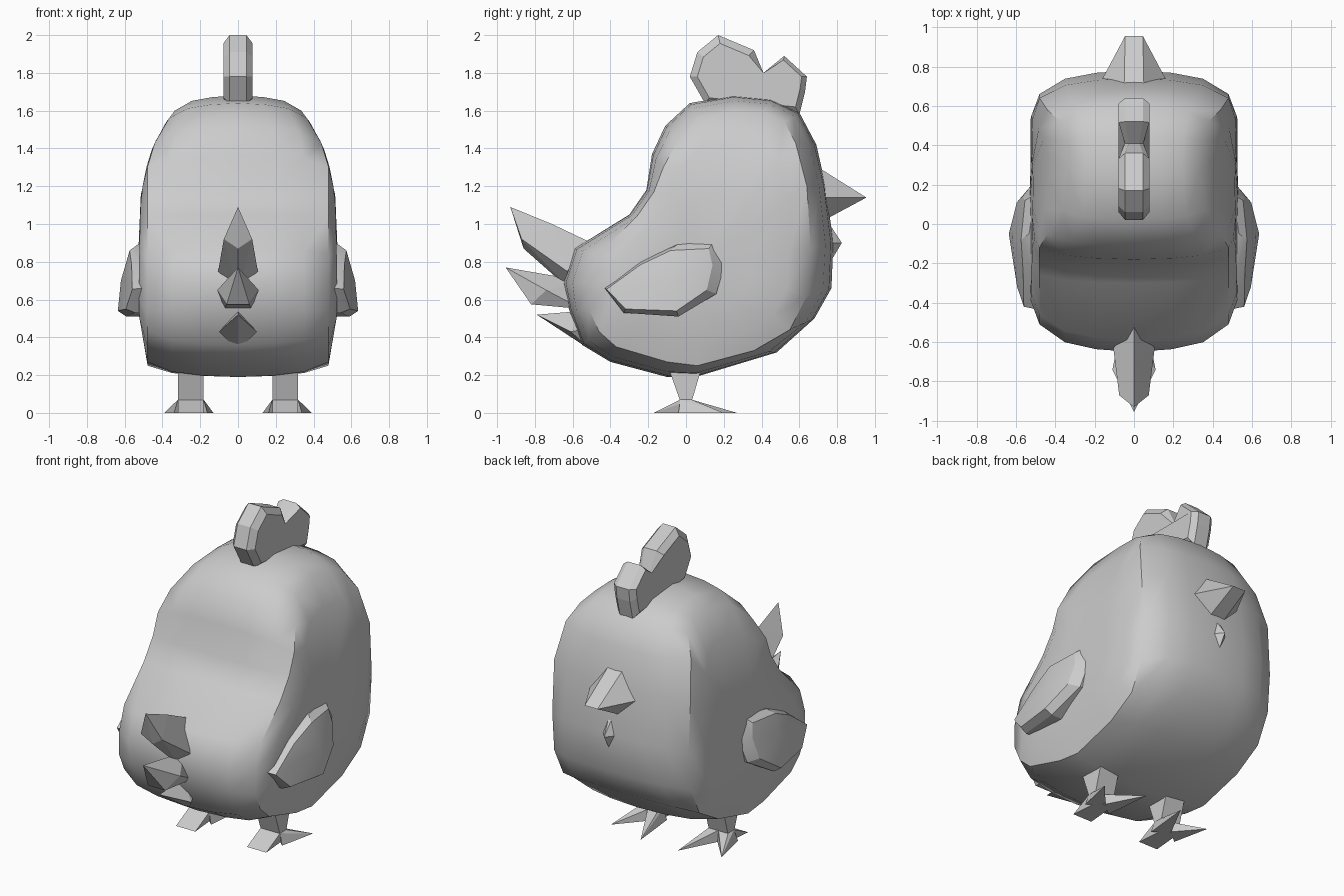
import bpy
import bmesh
from math import radians
from mathutils import Vector

old = bpy.data.objects.get("Cube")
if old:
    bpy.data.objects.remove(old, do_unlink=True)

grey = bpy.data.materials.new("plain grey")
grey.use_nodes = True
grey.diffuse_color = (0.6, 0.6, 0.6, 1)
grey.node_tree.nodes["Principled BSDF"].inputs["Base Color"].default_value = (0.6, 0.6, 0.6, 1)


def finish(name, bm, smooth=None):
    """Turn a bmesh into a named object, flat or smooth by angle."""
    bmesh.ops.remove_doubles(bm, verts=bm.verts, dist=0.0005)
    bmesh.ops.recalc_face_normals(bm, faces=bm.faces)
    mesh = bpy.data.meshes.new(name)
    bm.to_mesh(mesh)
    bm.free()
    mesh.materials.append(grey)
    obj = bpy.data.objects.new(name, mesh)
    bpy.context.collection.objects.link(obj)
    if smooth:
        bpy.ops.object.select_all(action='DESELECT')
        obj.select_set(True)
        bpy.context.view_layer.objects.active = obj
        bpy.ops.object.shade_smooth_by_angle(angle=radians(smooth))
    return obj


def loft(bm, rings):
    """Join closed rings of points with quads; return the vertex rings."""
    loops = [[bm.verts.new(p) for p in ring] for ring in rings]
    for a, b in zip(loops, loops[1:]):
        for i in range(len(a)):
            j = (i + 1) % len(a)
            bm.faces.new((a[i], a[j], b[j], b[i]))
    return loops


def fan(bm, loop, tip):
    apex = bm.verts.new(tip)
    for i in range(len(loop)):
        bm.faces.new((loop[i], loop[(i + 1) % len(loop)], apex))


def hull(name, points, centre=0, mirror=True):
    """Flat-sided solid around points, mirrored across x = centre."""
    bm = bmesh.new()
    pts = {tuple(p) for p in points}
    if mirror:
        pts |= {(2 * centre - x, y, z) for x, y, z in points}
    for p in sorted(pts):
        bm.verts.new(p)
    res = bmesh.ops.convex_hull(bm, input=bm.verts)
    loose = [v for v in bm.verts if not v.link_faces]
    bmesh.ops.delete(bm, geom=loose, context='VERTS')
    return finish(name, bm)


def half_width(z):
    """Half width of the body at a height."""
    table = ((0.2, 0.47), (0.55, 0.53), (1.15, 0.515), (1.35, 0.475), (1.5, 0.41), (1.62, 0.32))
    for (z0, w0), (z1, w1) in zip(table, table[1:]):
        if z <= z1:
            return w0 + (w1 - w0) * max(0, z - z0) / (z1 - z0)
    return table[-1][1]


# Body: middle outline and side rim outline, each (y, z)
outer = [(.25, 1.68), (.45, 1.66), (.6, 1.59), (.69, 1.42), (.74, 1.2), (.78, .9), (.77, .66),
         (.68, .5), (.48, .32), (.05, .19), (-.1, .19), (-.4, .27), (-.55, .36), (-.62, .55),
         (-.65, .69), (-.59, .87), (-.3, 1.05), (-.21, 1.18), (-.18, 1.37), (-.11, 1.52), (.02, 1.64)]
rim = [(.27, 1.6), (.42, 1.59), (.52, 1.54), (.58, 1.43), (.64, 1.2), (.66, .87), (.64, .62),
       (.55, .44), (.36, .33), (.06, .25), (-.1, .27), (-.37, .35), (-.46, .43), (-.51, .54),
       (-.51, .69), (-.46, .84), (-.26, 1.04), (-.17, 1.17), (-.12, 1.3), (-.05, 1.43), (.07, 1.56)]
core = Vector((0.1, 0.8))


def section(side, share, spread):
    """Ring part-way from the middle outline to the rim."""
    ring = []
    for o, r in zip(outer, rim):
        p = Vector(o).lerp(Vector(r), share)
        ring.append((side * spread * min(0.48, half_width(r[1])), p.x, p.y))
    return ring


def inset(side, share):
    """Ring on the bulging side, shrunk towards the core."""
    pts = [Vector(r).lerp(core, share) for r in rim]
    return [(side * min(0.525, half_width(p.y)), p.x, p.y) for p in pts]


bm = bmesh.new()
for side in (-1, 1):
    loops = loft(bm, [section(side, 0, 0), section(side, 0.1, 0.4), section(side, 0.35, 0.73),
                      section(side, 1, 1), inset(side, 0.2), inset(side, 0.55)])
    fan(bm, loops[-1], (side * 0.53, core.x, core.y))
finish("body", bm, 40)

# Wings: a slanted plate with a bevelled edge
wing_outline = [(-.43, .66), (-.24, .8), (-.05, .89), (.15, .91), (.21, .8),
                (.16, .63), (-.04, .51), (-.33, .53)]
wing_face = [(-.42, .655), (-.24, .785), (-.08, .86), (.12, .87), (.14, .78),
             (.11, .65), (-.05, .54), (-.32, .55)]
for side, label in ((-1, "right"), (1, "left")):
    bm = bmesh.new()
    base = [(side * 0.46, y, z) for y, z in wing_outline]
    edge = [(side * (0.56 + (0.72 - z) * 0.15 - 0.15 * abs(y + 0.04)), y, z) for y, z in wing_outline]
    face = [(side * (0.605 + (0.72 - z) * 0.18 - 0.15 * abs(y + 0.04)), y, z) for y, z in wing_face]
    loops = loft(bm, [base, edge, face])
    bm.faces.new(loops[0])
    fan(bm, loops[-1], (side * 0.62, -0.06, 0.7))
    finish(label + "_wing", bm, 25)

# Comb: two lobes, narrow around the edge and thicker inside
comb_outline = [(.1, 1.64), (.02, 1.78), (.06, 1.91), (.17, 2.0), (.36, 1.92), (.41, 1.8),
                (.52, 1.89), (.64, 1.78), (.63, 1.7), (.6, 1.58)]
bm = bmesh.new()
rings = []
for x, share in ((-0.078, 0.2), (-0.045, 0), (0.045, 0), (0.078, 0.2)):
    ring = []
    for y, z in comb_outline:
        middle = Vector((0.22 if y < 0.38 else 0.5, 1.78))
        p = Vector((y, z)).lerp(middle, share if abs(y - 0.41) > 0.01 else 0)
        ring.append((x * (0.6 if abs(y - 0.41) < 0.01 else 1), p.x, p.y))
    rings.append(ring)
loops = loft(bm, rings)
bm.faces.new(loops[0])
bm.faces.new(loops[-1])
finish("comb", bm)

# Beak and wattle
hull("beak", [(.05, .7, 1.3), (.045, .955, 1.14), (.17, .72, 1.14), (.05, .75, 1.03)])
hull("wattle", [(.015, .74, 1.03), (.045, .77, .9), (0, .825, .9), (0, .765, .8), (0, .73, .9)])

# Tail feathers
hull("upper_tail_feather", [(0, -.93, 1.09), (0, -.71, 1.0), (.075, -.87, .92), (0, -.86, .87),
                            (.105, -.63, .75), (0, -.5, .9), (0, -.6, .64)])
hull("middle_tail_feather", [(0, -.955, .77), (0, -.78, .735), (.11, -.74, .65), (.06, -.82, .575),
                             (.07, -.55, .55), (0, -.55, .7)])
hull("lower_tail_feather", [(0, -.79, .52), (0, -.55, .54), (.1, -.61, .43), (.05, -.5, .45),
                            (0, -.5, .33)])

# Legs and feet: flared leg, broad heel and two pointed front toes
for side, label in ((-1, "right"), (1, "left")):
    c = side * 0.25
    hull(label + "_leg", [(c + .068, -.09, .23), (c + .068, .08, .23),
                          (c + .068, -.03, .06), (c + .068, .03, .06)], c)
    hull(label + "_heel", [(c + .068, -.03, .07), (c + .068, .03, .07),
                           (c + .068, -.17, 0), (c + .05, .03, 0)], c)
    for tip, near, toe in (((.13, .27), -.068, "inner"), ((.39, .2), .068, "outer")):
        hull(label + "_" + toe + "_toe",
             [(c + side * near, -.03, .07), (c + side * near, .03, .07), (c, .03, .07),
              (c, .04, 0), (c + side * near * 1.3, -.04, 0), (side * tip[0], tip[1], 0)],
             mirror=False)
